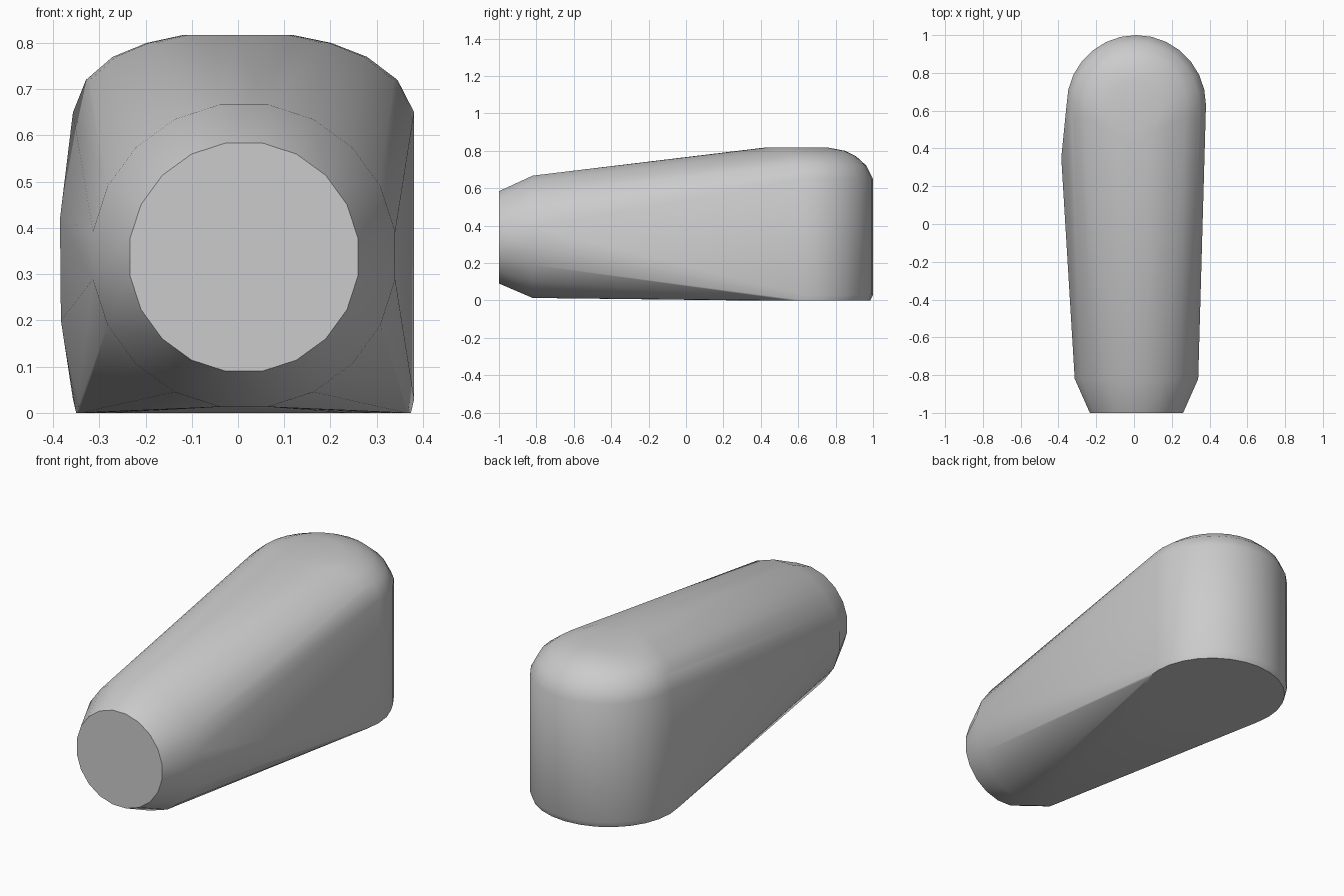
import bpy, bmesh
from math import cos, sin, tau, radians

cube = bpy.data.objects.get("Cube")
if cube:
    bpy.data.objects.remove(cube, do_unlink=True)

grey = bpy.data.materials.new("light grey")
grey.use_nodes = True
grey.diffuse_color = (0.6, 0.6, 0.6, 1)
grey.node_tree.nodes["Principled BSDF"].inputs["Base Color"].default_value = (0.6, 0.6, 0.6, 1)

bm = bmesh.new()


def nose_ring(y, z, radius, n=20):
    """Upright circle facing the front."""
    for i in range(n):
        a = tau * (i + 0.5) / n
        bm.verts.new((0.013 + radius * cos(a), y, z + radius * sin(a)))


def heel_ring(x, y, z, rx, ry, n=28):
    """Level ellipse of the rounded back end."""
    for i in range(n):
        a = tau * i / n
        bm.verts.new((x + rx * cos(a), y + ry * sin(a), z))


# Chamfered round nose
nose_ring(-1, 0.337, 0.25)
nose_ring(-0.82, 0.34, 0.331)

# Upright back end with a domed top
for ring in [
    (0.012, 0.63, 0, 0.362, 0.355),
    (0.012, 0.63, 0.03, 0.369, 0.37),
    (0.012, 0.63, 0.65, 0.369, 0.37),
    (0.008, 0.63, 0.72, 0.337, 0.335),
    (0.004, 0.63, 0.77, 0.275, 0.28),
    (0.002, 0.62, 0.8, 0.2, 0.23),
    (0, 0.59, 0.817, 0.12, 0.17),
]:
    heel_ring(*ring)

# Slight bulge on one flank
for x, z in [(-0.383, 0.2), (-0.385, 0.42)]:
    bm.verts.new((x, 0.35, z))

# Stretch one convex skin over the rings
hull = bmesh.ops.convex_hull(bm, input=bm.verts)
inside = {v for v in hull["geom_interior"] + hull["geom_unused"]
          if isinstance(v, bmesh.types.BMVert)}
bmesh.ops.delete(bm, geom=list(inside), context="VERTS")
bmesh.ops.dissolve_limit(bm, angle_limit=radians(0.5), verts=bm.verts, edges=bm.edges)
bmesh.ops.recalc_face_normals(bm, faces=bm.faces)

mesh = bpy.data.meshes.new("tapered_body")
bm.to_mesh(mesh)
bm.free()
mesh.materials.append(grey)
body = bpy.data.objects.new("tapered_body", mesh)
bpy.context.collection.objects.link(body)

# Smooth skin with a crisp nose face and base
bpy.ops.object.select_all(action="DESELECT")
body.select_set(True)
bpy.context.view_layer.objects.active = body
bpy.ops.object.shade_smooth_by_angle(angle=radians(35))
